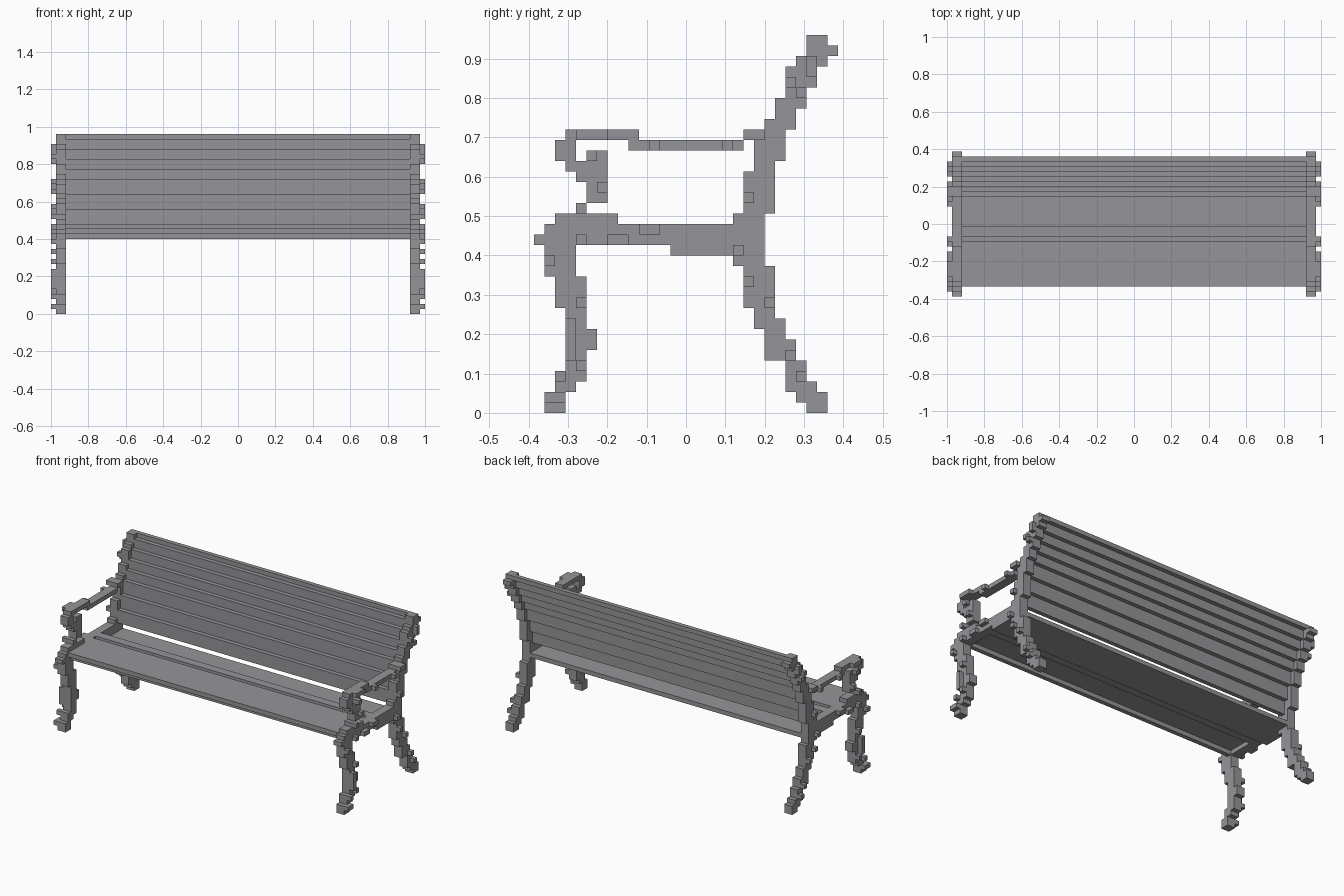
import bpy, bmesh, math
from mathutils import Vector

cube = bpy.data.objects.get("Cube")
if cube:
    bpy.data.objects.remove(cube, do_unlink=True)

V = 2 / 75            # block size
Y0 = -14.5 * V        # front limit of the block grid
INNER = 1 - 3 * V     # inner face of the end frames

grey = bpy.data.materials.new("grey_paint")
grey.use_nodes = True
colour = (0.3, 0.3, 0.32, 1)
grey.diffuse_color = colour
grey.node_tree.nodes["Principled BSDF"].inputs["Base Color"].default_value = colour


def finish(name, bm):
    bmesh.ops.remove_doubles(bm, verts=bm.verts, dist=V / 100)
    bmesh.ops.dissolve_limit(bm, angle_limit=math.radians(1),
                             verts=bm.verts, edges=bm.edges)
    mesh = bpy.data.meshes.new(name)
    bm.to_mesh(mesh)
    bm.free()
    mesh.materials.append(grey)
    obj = bpy.data.objects.new(name, mesh)
    bpy.context.collection.objects.link(obj)


def block_part(name, side, front, top, rows):
    """Blocky casting from a side profile: # is two blocks thick, o adds a stud."""
    cells = set()
    for r, row in enumerate(rows.split()):
        for c, mark in enumerate(row):
            if mark != ".":
                for i in range(3 if mark == "o" else 2):
                    cells.add((i, front + c, top - r))
    bm = bmesh.new()
    for cell in cells:
        centre = Vector(cell) + Vector((0.5, 0.5, 0.5))
        for axis in range(3):
            for sign in (-1, 1):
                n = Vector((0, 0, 0))
                n[axis] = sign
                if tuple(int(a + b) for a, b in zip(cell, n)) in cells:
                    continue
                u = Vector((0, 0, 0))
                u[(axis + 1) % 3] = 1
                w = n.cross(u)
                ring = [centre + (n + a * u + b * w) / 2
                        for a, b in ((-1, -1), (1, -1), (1, 1), (-1, 1))]
                if side < 0:
                    ring.reverse()
                bm.faces.new([bm.verts.new((side * (INNER + p.x * V),
                                            Y0 + p.y * V, p.z * V)) for p in ring])
    finish(name, bm)


def slat(name, y1, y2, z1, z2):
    """Full-width board, limits given in blocks."""
    bm = bmesh.new()
    bmesh.ops.create_cube(bm, size=1)
    for v in bm.verts:
        v.co = (v.co.x * 2 * INNER,
                Y0 + (y1 if v.co.y < 0 else y2) * V,
                (z1 if v.co.z < 0 else z2) * V)
    finish(name, bm)


# End frame profiles, front to the left, top row first
FRONT_LEG = """
.### .o## .### ..### ..### ..##o ...## ...o# ...o## ...o##
...o# ...#o ..o## ..## .oo .##
"""
REAR_LEG = """
### .### .o## .### .##o ..## ..### ...## ...### ...##o
.....## .....#o .....### ......### .......##
"""
SEAT_RAIL = """
..######...........###
.#########oo##########
####o##oo#############
.............######o##
"""
BACK_POST = """
......## ......### .....#o# ....##o ....o## ....#o ...### ...##
..### oo## .### .### .## ### ### o## ###
"""
ARMREST = """
.#ooo###
##.....##o######o#
##.o# .#### ..### ...#o ...## ..o
"""

for label, side in (("left", 1), ("right", -1)):
    block_part(label + "_front_leg", side, 0, 15, FRONT_LEG)
    block_part(label + "_rear_leg", side, 19, 14, REAR_LEG)
    block_part(label + "_seat_rail", side, 0, 18, SEAT_RAIL)
    block_part(label + "_back_post", side, 20, 35, BACK_POST)
    block_part(label + "_armrest", side, 2, 26, ARMREST)

# Seat boards, with a groove and a lower rear board
slat("seat_front_board", 2, 11, 17, 18)
slat("seat_apron", 3, 4, 16, 17)
slat("seat_groove", 10, 14, 16, 17)
slat("seat_middle_board", 12, 14, 17, 18)
slat("seat_rear_board", 13, 22, 15, 16)

# Back boards, each one stepped back from the one below
heights = (18, 21, 24, 27, 29, 31, 33, 35, 36)
for i, (low, high) in enumerate(zip(heights, heights[1:])):
    slat(f"back_slat_{i + 1}", 20 + i, 21 + i, low, high)
